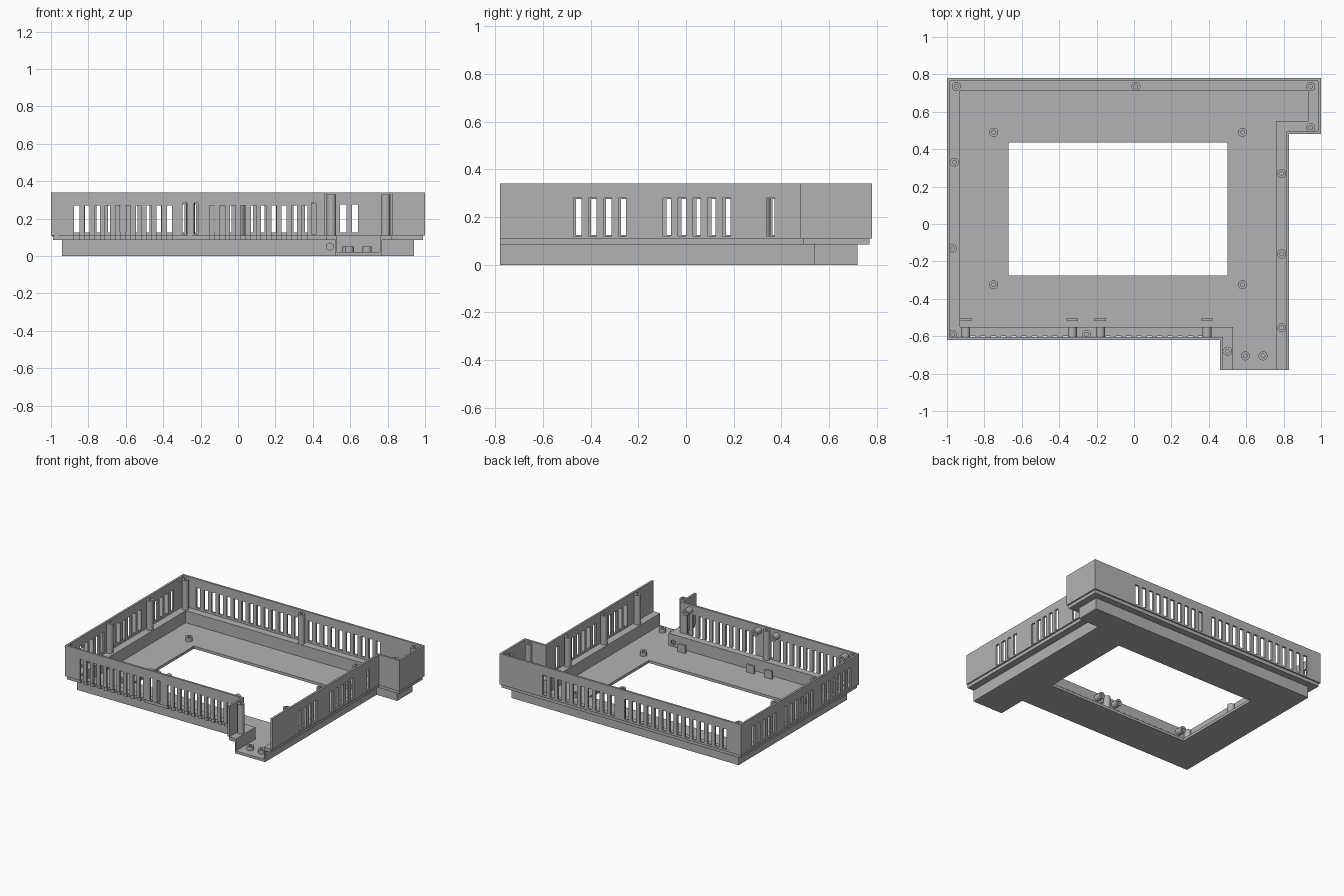
import bpy, bmesh, math
from mathutils import Vector, Matrix

if "Cube" in bpy.data.objects:
    bpy.data.objects.remove(bpy.data.objects["Cube"], do_unlink=True)

grey = bpy.data.materials.new("plain grey plastic")
grey.use_nodes = True
colour = (0.45, 0.45, 0.45, 1)
grey.diffuse_color = colour
grey.node_tree.nodes["Principled BSDF"].inputs["Base Color"].default_value = colour

# Open outline of the frame, running clockwise from the front tongue
OUTLINE = [Vector(p) for p in ((0.46, -0.78), (0.46, -0.62), (-1, -0.62), (-1, 0.78),
                               (1, 0.78), (1, 0.48), (0.83, 0.48), (0.83, -0.78))]


def finish(name, bm):
    bmesh.ops.recalc_face_normals(bm, faces=bm.faces)
    mesh = bpy.data.meshes.new(name)
    bm.to_mesh(mesh)
    bm.free()
    mesh.materials.append(grey)
    obj = bpy.data.objects.new(name, mesh)
    bpy.context.collection.objects.link(obj)
    return obj


def inset(d):
    """Outline moved inwards, its two open ends staying on the front edge."""
    normals = []
    for a, b in zip(OUTLINE, OUTLINE[1:]):
        t = (b - a).normalized()
        normals.append(Vector((t.y, -t.x)))
    pts = []
    for i, p in enumerate(OUTLINE):
        q = p.copy()
        if i > 0:
            q += normals[i - 1] * d
        if i < len(normals):
            q += normals[i] * d
        pts.append(q)
    return pts


def prism(name, pts, z0, z1):
    bm = bmesh.new()
    face = bm.faces.new([bm.verts.new((p.x, p.y, z0)) for p in pts])
    out = bmesh.ops.extrude_face_region(bm, geom=[face])
    verts = [v for v in out["geom"] if isinstance(v, bmesh.types.BMVert)]
    bmesh.ops.translate(bm, verts=verts, vec=(0, 0, z1 - z0))
    return finish(name, bm)


def band(name, outer, inner, z0, z1):
    return prism(name, inset(outer) + inset(inner)[::-1], z0, z1)


def boxes(name, spans):
    """One mesh of boxes, each given as centre and size."""
    bm = bmesh.new()
    for centre, size in spans:
        m = Matrix.Translation(centre) @ Matrix.Diagonal((*size, 1))
        bmesh.ops.create_cube(bm, size=1, matrix=m)
    return finish(name, bm)


def cut(obj, cutter):
    cutter.hide_render = True
    mod = obj.modifiers.new("cut", "BOOLEAN")
    mod.operation, mod.solver, mod.object = "DIFFERENCE", "EXACT", cutter
    bpy.context.view_layer.objects.active = obj
    bpy.ops.object.modifier_apply(modifier=mod.name)


def tube(name, x, y, z0, z1, r=0.024, hole=0.01):
    bm = bmesh.new()
    ring = [bm.verts.new(p) for p in ((hole, 0, z0), (r, 0, z0), (r, 0, z1), (hole, 0, z1))]
    edges = [bm.edges.new((ring[i], ring[i - 1])) for i in range(4)]
    bmesh.ops.spin(bm, geom=ring + edges, cent=(0, 0, 0), axis=(0, 0, 1),
                   angle=math.tau, steps=24)
    bmesh.ops.remove_doubles(bm, verts=bm.verts, dist=0.0001)
    obj = finish(name, bm)
    obj.location = (x, y, 0)
    smooth(obj)
    return obj


def smooth(obj):
    bpy.ops.object.select_all(action="DESELECT")
    obj.select_set(True)
    bpy.context.view_layer.objects.active = obj
    bpy.ops.object.shade_smooth_by_angle(angle=math.radians(35))


def row(start, count, pitch=0.0625):
    return [start + i * pitch for i in range(count)]


# Floor, recessed base wall, ledge and upper wall
floor = prism("floor", inset(0.06), 0, 0.02)
base_wall = band("base_wall", 0.06, 0.07, 0.02, 0.085)
ledge = band("ledge", 0.01, 0.07, 0.085, 0.11)
wall = band("upper_wall", 0, 0.015, 0.11, 0.34)

# Screen window in the floor
window = boxes("window_cutter", [((-0.085, 0.08, 0), (1.17, 0.71, 0.2))])
cut(floor, window)

# Vent slots in the back and both sides
vents = [((x, 0.77, 0.2), (0.033, 0.08, 0.15)) for x in row(-0.865, 14) + row(0.0625, 10)]
vents += [((-0.99, y, 0.2), (0.08, 0.033, 0.15))
          for y in row(-0.507, 6) + row(-0.065, 6) + row(0.38, 5)]
vents += [((0.82, y, 0.2), (0.08, 0.033, 0.16))
          for y in row(-0.455, 4) + row(-0.08, 5) + [0.355]]
vents += [((x, -0.612, 0.2), (0.022, 0.04, 0.165)) for x in (-0.285, -0.225, 0.405)]
vent_cutter = boxes("vent_cutter", vents)
cut(wall, vent_cutter)

# Front slots run down through the edge of the ledge
front_slots = boxes("front_slot_cutter", [((x, -0.62, 0.17), (0.027, 0.04, 0.2))
                                          for x in row(-0.862, 10, 0.055) + row(-0.138, 10, 0.055)])
cut(wall, front_slots)
cut(ledge, front_slots)

# Six-sided cable hole in the front of the base
bm = bmesh.new()
bmesh.ops.create_cone(bm, cap_ends=True, segments=6, radius1=0.02, radius2=0.02, depth=0.06,
                      matrix=Matrix.Translation((0.49, -0.56, 0.05))
                      @ Matrix.Rotation(math.pi / 2, 4, "X"))
cable_hole = finish("cable_hole_cutter", bm)
cut(base_wall, cable_hole)

for cutter in (window, vent_cutter, front_slots, cable_hole):
    bpy.data.objects.remove(cutter, do_unlink=True)

# Tall screw posts on the ledge
for x, y in ((-0.95, 0.735), (0.01, 0.735), (0.945, 0.735), (0.945, 0.515), (-0.96, 0.33),
             (-0.97, -0.13), (-0.97, -0.59), (-0.255, -0.59), (0.5, -0.68),
             (0.79, 0.27), (0.79, -0.16), (0.79, -0.555)):
    tube("screw_post", x, y, 0.105, 0.33)

# Short standoffs on the floor
for x, y in [(x, y) for x in (-0.75, 0.58) for y in (-0.325, 0.49)] + [(0.595, -0.705), (0.69, -0.705)]:
    tube("floor_standoff", x, y, 0.015, 0.05)

# Sideways bosses behind the front wall, each with a tab on the floor
for x in (-0.9, -0.33, -0.18, 0.39):
    boss = tube("front_boss", x, -0.607, 0, 0.057)
    boss.location.z = 0.3
    boss.rotation_euler.x = -math.pi / 2
    boxes("floor_tab", [((x, -0.51, 0.048), (0.06, 0.016, 0.06))])
